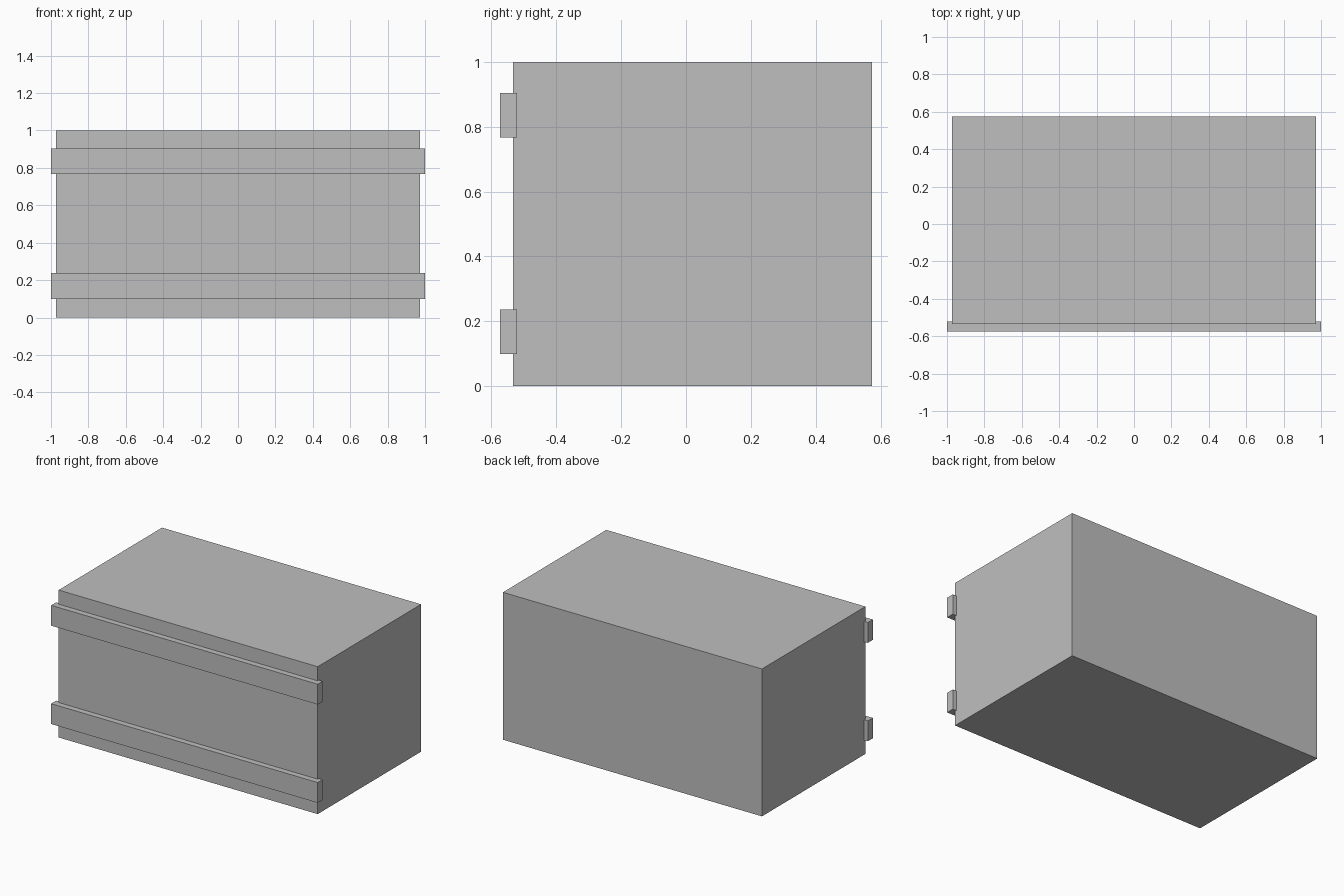
import bpy

# Remove the default cube
cube = bpy.data.objects.get("Cube")
if cube:
    bpy.data.objects.remove(cube, do_unlink=True)

# Single grey material
grey = bpy.data.materials.new("light grey")
grey.use_nodes = True
colour = (0.52, 0.52, 0.52, 1)
grey.diffuse_color = colour
grey.node_tree.nodes["Principled BSDF"].inputs["Base Color"].default_value = colour


def add_box(name, low, high):
    """Add an axis-aligned box between two corners."""
    centre = [(a + b) / 2 for a, b in zip(low, high)]
    bpy.ops.mesh.primitive_cube_add(size=1, location=centre)
    box = bpy.context.object
    box.name = name
    box.scale = [b - a for a, b in zip(low, high)]
    bpy.ops.object.transform_apply(location=False, rotation=False, scale=True)
    box.data.materials.append(grey)
    return box


# Main body
add_box("body", (-0.972, -0.534, 0), (0.972, 0.574, 1))

# Two front rails, slightly wider than the body and sunk into its front
rail_height = 0.138
for name, bottom in (("lower_rail", 0.099), ("upper_rail", 0.766)):
    add_box(name, (-1, -0.574, bottom), (1, -0.521, bottom + rail_height))
